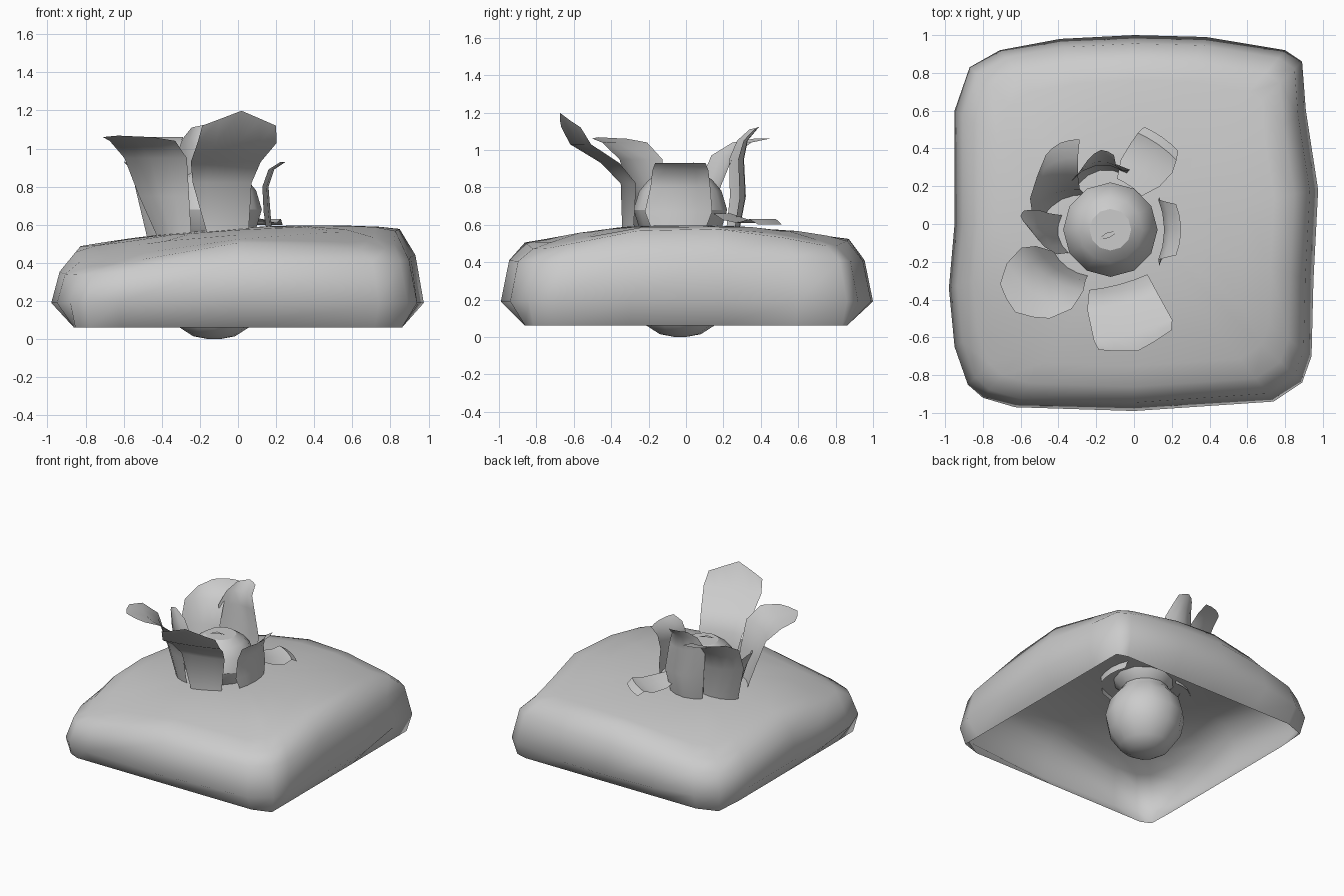
import bpy
import math
from mathutils import Vector

cube = bpy.data.objects.get("Cube")
if cube:
    bpy.data.objects.remove(cube, do_unlink=True)

grey = bpy.data.materials.new("plain grey")
grey.use_nodes = True
grey.diffuse_color = (0.6, 0.6, 0.6, 1)
grey.node_tree.nodes["Principled BSDF"].inputs["Base Color"].default_value = (0.6, 0.6, 0.6, 1)


def add_mesh(name, verts, faces, angle=40):
    mesh = bpy.data.meshes.new(name)
    mesh.from_pydata(verts, [], faces)
    mesh.materials.append(grey)
    obj = bpy.data.objects.new(name, mesh)
    bpy.context.collection.objects.link(obj)
    bpy.ops.object.select_all(action="DESELECT")
    obj.select_set(True)
    bpy.context.view_layer.objects.active = obj
    bpy.ops.object.shade_smooth_by_angle(angle=math.radians(angle))
    return obj


def strip_faces(rows, cols, closed):
    """Quads joining consecutive rows of points."""
    faces = []
    for r in range(rows - 1):
        for c in range(cols if closed else cols - 1):
            d = (c + 1) % cols
            faces.append((r * cols + c, r * cols + d, (r + 1) * cols + d, (r + 1) * cols + c))
    return faces


# Soft square mound, open underneath
outline = [(0.91, 0.6), (0.89, 0.86), (0.8, 0.92), (0.38, 0.99), (0, 1), (-0.39, 0.98),
           (-0.71, 0.92), (-0.87, 0.83), (-0.95, 0.6), (-0.95, 0), (-0.98, -0.34),
           (-0.95, -0.65), (-0.88, -0.85), (-0.8, -0.92), (-0.63, -0.97), (0, -0.99),
           (0.74, -0.94), (0.89, -0.84), (0.94, -0.7), (0.95, -0.3), (0.975, 0.18)]


def top_height(x, y):
    corner = max(0, abs(x) + abs(y) - 0.95)
    front = max(0, -y - 0.35)
    return 0.585 + 0.06 * x - 0.07 * x * x - 0.08 * y * y - 0.1 * corner - 0.04 * front


def rim(v):
    return max(-0.86, min(0.86, v * 0.97))


mound = [(rim(x), rim(y), 0.06) for x, y in outline]
mound += [(x, y, 0.19) for x, y in outline]
mound += [(x * 0.955, y * 0.955, 0.41 + 0.04 * x - 0.05 * abs(x * y)) for x, y in outline]
for s in (0.87, 0.76, 0.6, 0.38, 0.18):
    mound += [(x * s, y * s, top_height(x * s, y * s)) for x, y in outline]
n = len(outline)
faces = strip_faces(8, n, True)
faces.append(tuple(range(7 * n, 8 * n)))
add_mesh("mound", mound, faces, 75)

# Bulb: two stacked rounded bodies turned around one axis
AXIS = Vector((-0.125, -0.03, 0))
SIDES = 12


def lathe(name, profile):
    verts = []
    for r, z in profile:
        for i in range(SIDES):
            a = math.tau * i / SIDES
            verts.append(AXIS + Vector((r * math.cos(a), r * math.sin(a), z)))
    faces = strip_faces(len(profile), SIDES, True)
    last = (len(profile) - 1) * SIDES
    faces += [tuple(reversed(range(SIDES))), tuple(range(last, last + SIDES))]
    return add_mesh(name, verts, faces, 30)


lathe("root_bulb", [(0.03, 0), (0.11, 0.015), (0.18, 0.06), (0.255, 0.17), (0.28, 0.29),
                    (0.25, 0.41), (0.18, 0.49), (0.16, 0.53)])
lathe("flower_bulb", [(0.16, 0.52), (0.22, 0.58), (0.25, 0.68), (0.22, 0.78),
                      (0.17, 0.84), (0.11, 0.88)])


# Petals: curved sheets given as centre points and widths from base to tip
def petal(name, facing, cup, tip, rows):
    a = math.radians(facing)
    out = Vector((math.cos(a), math.sin(a), 0))
    side = Vector((-out.y, out.x, 0))
    steps = (-1, -0.55, 0, 0.55, 1)
    end = (Vector(rows[-1][:3]) - Vector(rows[-2][:3])).normalized()
    verts = []
    for i, (x, y, z, w) in enumerate(rows):
        for t in steps:
            p = Vector((x, y, z)) + side * t * w / 2 - out * cup * w * t * t
            if i == len(rows) - 1:
                p += end * tip * (1 - abs(t))
            verts.append(p)
    add_mesh(name, verts, strip_faces(len(rows), len(steps), False), 50)


petal("front_petal", 285, 0.04, 0.09,
      [(-0.05, -0.32, 0.54, 0.22), (-0.08, -0.32, 0.82, 0.32), (-0.06, -0.42, 0.93, 0.38),
       (0, -0.58, 1.03, 0.43), (0.01, -0.63, 1.12, 0.4)])
petal("front_side_petal", 235, 0.12, 0.04,
      [(-0.35, -0.23, 0.54, 0.22), (-0.41, -0.24, 0.75, 0.32), (-0.46, -0.28, 0.95, 0.4),
       (-0.53, -0.37, 1.04, 0.42), (-0.6, -0.44, 1.06, 0.32)])
petal("side_petal", 190, 0.2, 0.02,
      [(-0.4, -0.06, 0.54, 0.2), (-0.47, -0.06, 0.75, 0.22),
       (-0.53, -0.03, 0.85, 0.2), (-0.59, 0.03, 0.92, 0.08)])
petal("back_side_petal", 115, 0.14, 0,
      [(-0.38, 0.13, 0.54, 0.25), (-0.43, 0.16, 0.8, 0.28), (-0.44, 0.23, 0.97, 0.28),
       (-0.42, 0.33, 1.04, 0.24), (-0.39, 0.43, 1.06, 0.2)])
petal("back_petal", 100, 0.2, 0.02,
      [(-0.18, 0.28, 0.54, 0.24), (-0.18, 0.32, 0.75, 0.3), (-0.2, 0.31, 0.95, 0.28),
       (-0.2, 0.33, 1.05, 0.2), (-0.18, 0.38, 1.11, 0.14)])
petal("fallen_petal", 55, 0.05, 0,
      [(-0.02, 0.2, 0.66, 0.16), (0.04, 0.28, 0.625, 0.25),
       (0.1, 0.36, 0.61, 0.27), (0.13, 0.42, 0.63, 0.25), (0.15, 0.46, 0.6, 0.22)])
petal("narrow_petal", 0, 0.1, 0,
      [(0.18, -0.04, 0.54, 0.26), (0.17, -0.04, 0.67, 0.36), (0.16, -0.03, 0.8, 0.32),
       (0.19, -0.03, 0.89, 0.3), (0.25, -0.03, 0.93, 0.27)])

# Small sliver lying on top of the bulb
petal("stigma", 30, 0, 0.01,
      [(-0.18, -0.08, 0.885, 0.01), (-0.14, -0.06, 0.895, 0.03), (-0.09, -0.04, 0.885, 0.01)])
